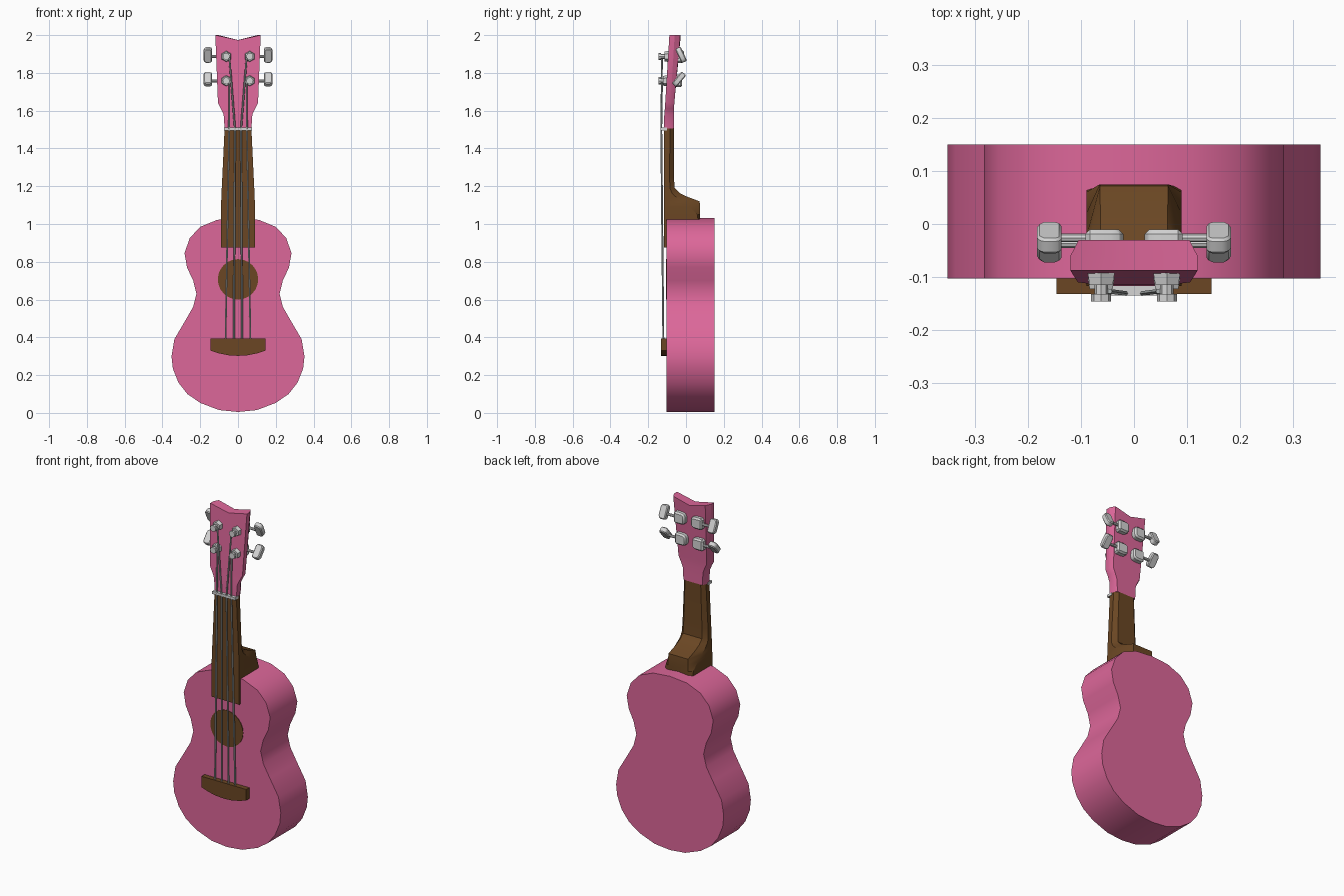
import bpy, bmesh, math
from mathutils import Vector, Matrix

if "Cube" in bpy.data.objects:
    bpy.data.objects.remove(bpy.data.objects["Cube"])


def material(name, rgb):
    m = bpy.data.materials.new(name)
    m.diffuse_color = (*rgb, 1)
    m.use_nodes = True
    m.node_tree.nodes["Principled BSDF"].inputs["Base Color"].default_value = m.diffuse_color
    return m


PINK = material("pink", (0.72, 0.135, 0.32))
BROWN = material("brown", (0.145, 0.062, 0.017))
SILVER = material("silver", (0.66, 0.66, 0.66))
STRING = material("string_grey", (0.45, 0.48, 0.48))


def finish(name, bm, mat, angle=30):
    bmesh.ops.recalc_face_normals(bm, faces=bm.faces)
    mesh = bpy.data.meshes.new(name)
    bm.to_mesh(mesh)
    bm.free()
    mesh.materials.append(mat)
    for p in mesh.polygons:
        p.use_smooth = True
    mesh.set_sharp_from_angle(angle=math.radians(angle))
    ob = bpy.data.objects.new(name, mesh)
    bpy.context.collection.objects.link(ob)
    return ob


def prism(name, outline, y0, y1, mat, matrix=None, bevel=0):
    """Extrude an (x, z) outline from y0 to y1."""
    bm = bmesh.new()
    rings = [[bm.verts.new((x, y, z)) for x, z in outline] for y in (y0, y1)]
    n = len(outline)
    for r in rings:
        bm.faces.new(r)
    for i in range(n):
        j = (i + 1) % n
        bm.faces.new((rings[0][i], rings[0][j], rings[1][j], rings[1][i]))
    if bevel:
        bmesh.ops.bevel(bm, geom=bm.edges[:], offset=bevel, segments=1, affect='EDGES')
    if matrix:
        bm.transform(matrix)
    return finish(name, bm, mat)


def mirrored(half):
    """Close a right-hand outline (bottom to top) with its mirror image."""
    return half + [(-x, z) for x, z in reversed(half) if x > 0]


def rod(name, a, b, r, mat, sides=8, r2=None):
    a, b = Vector(a), Vector(b)
    bm = bmesh.new()
    bmesh.ops.create_cone(bm, cap_ends=True, segments=sides, radius1=r,
                          radius2=r if r2 is None else r2, depth=(b - a).length)
    turn = (b - a).to_track_quat('Z', 'Y').to_matrix().to_4x4()
    bm.transform(Matrix.Translation((a + b) / 2) @ turn)
    return finish(name, bm, mat, 40)


def loft(name, rows, back, mat, notch=0):
    """Rows of (z, half width, front y, shoulder y, back y), with chamfered back."""
    bm = bmesh.new()
    rings = []
    for k, (z, w, f, s, b) in enumerate(rows):
        zc = z - (notch if k == len(rows) - 1 else 0)
        pts = [(-w, f, z), (0, f, zc), (w, f, z), (w, s, z),
               (w * back, b, z), (0, b, zc), (-w * back, b, z), (-w, s, z)]
        rings.append([bm.verts.new(p) for p in pts])
    for lo, hi in zip(rings, rings[1:]):
        for i in range(8):
            j = (i + 1) % 8
            bm.faces.new((lo[i], lo[j], hi[j], hi[i]))
    for r in (rings[0], rings[-1]):
        bm.faces.new(r[1:6])
        bm.faces.new((r[5], r[6], r[7], r[0], r[1]))
    return finish(name, bm, mat)


# Body with waisted outline
body = [(0, 0.005), (0.1, 0.015), (0.2, 0.053), (0.268, 0.1), (0.315, 0.16), (0.345, 0.235),
        (0.352, 0.3), (0.337, 0.39), (0.28, 0.487), (0.238, 0.56), (0.22, 0.63),
        (0.237, 0.70), (0.27, 0.77), (0.283, 0.845), (0.256, 0.925), (0.2, 0.985),
        (0.11, 1.022), (0, 1.032)]
prism("body", mirrored(body), -0.103, 0.15, PINK)

# Sound hole disc
ring = [(0.107 * math.cos(t * math.tau / 24), 0.707 + 0.107 * math.sin(t * math.tau / 24))
        for t in range(24)]
prism("sound_hole", ring, -0.106, -0.1, BROWN)

# Bridge with curved lower edge
bridge = [(0, 0.302), (0.05, 0.305), (0.1, 0.315), (0.146, 0.33), (0.146, 0.395)]
prism("bridge", mirrored(bridge), -0.132, -0.1, BROWN)

# Fretboard over the body, then neck with flared heel
prism("fretboard_end", mirrored([(0.09, 0.875), (0.09, 1.04)]), -0.117, -0.1, BROWN)
loft("neck", [
    (1.00, 0.09, -0.117, 0.066, 0.075), (1.05, 0.09, -0.117, 0.06, 0.075),
    (1.09, 0.09, -0.117, 0.02, 0.075), (1.12, 0.089, -0.117, -0.02, 0.072),
    (1.145, 0.088, -0.117, -0.055, 0.005), (1.165, 0.087, -0.117, -0.075, -0.035),
    (1.19, 0.086, -0.117, -0.085, -0.06), (1.25, 0.083, -0.117, -0.087, -0.064),
    (1.505, 0.071, -0.117, -0.085, -0.064)], 0.72, BROWN)

# Headstock, leaning back, notched at the top
loft("headstock", [
    (1.505, 0.071, -0.117, -0.085, -0.064), (1.58, 0.076, -0.115, -0.085, -0.064),
    (1.61, 0.09, -0.112, -0.083, -0.063), (1.64, 0.106, -0.11, -0.082, -0.062),
    (2.0, 0.12, -0.088, -0.06, -0.03)], 0.87, PINK, notch=0.026)

# Nut
prism("nut", mirrored([(0.074, 1.494), (0.074, 1.51)]), -0.135, -0.1, SILVER)

# Tuners: post, washer, housing, shaft and button
for label, zc, front, back, tilt in (("upper", 1.887, -0.095, -0.041, 25),
                                     ("lower", 1.758, -0.103, -0.052, -40)):
    for side, s in (("right", 1), ("left", -1)):
        tag = f"{label}_{side}"
        x = 0.062 * s
        rod("tuner_washer_" + tag, (x, front + 0.01, zc), (x, front - 0.02, zc), 0.031, SILVER, 6, 0.025)
        rod("tuner_post_" + tag, (x, front, zc), (x, -0.134, zc), 0.013, SILVER)
        rod("tuner_cap_" + tag, (x, -0.132, zc), (x, -0.146, zc), 0.019, SILVER)
        house = [(0.02 * s, zc - 0.024), (0.035 * s, zc - 0.034), (0.092 * s, zc - 0.034),
                 (0.092 * s, zc + 0.034), (0.035 * s, zc + 0.034), (0.02 * s, zc + 0.024)]
        prism("tuner_housing_" + tag, house, back - 0.012, back + 0.031, SILVER, bevel=0.009)
        yc = back + 0.015
        rod("tuner_shaft_" + tag, (0.085 * s, yc, zc), (0.145 * s, yc, zc), 0.008, SILVER)
        button = [(0.137 * s, -0.034), (0.148 * s, -0.041), (0.172 * s, -0.041),
                  (0.183 * s, -0.028), (0.183 * s, 0.028), (0.172 * s, 0.041),
                  (0.148 * s, 0.041), (0.137 * s, 0.034)]
        place = Matrix.Translation((0, yc, zc + 0.008)) @ Matrix.Rotation(math.radians(tilt), 4, 'X')
        prism("tuner_button_" + tag, button, -0.016, 0.016, SILVER, place, 0.005)

# Strings from bridge over nut to posts
for i, (xb, xn, xp, zp) in enumerate(((-0.066, -0.047, -0.046, 1.758), (-0.022, -0.016, -0.046, 1.887),
                                      (0.022, 0.016, 0.046, 1.887), (0.066, 0.047, 0.046, 1.758))):
    rod(f"string_{i + 1}", (xb, -0.12, 0.385), (xn, -0.131, 1.502), 0.005, STRING, 6)
    rod(f"string_head_{i + 1}", (xn, -0.131, 1.502), (xp, -0.127, zp), 0.005, STRING, 6)
